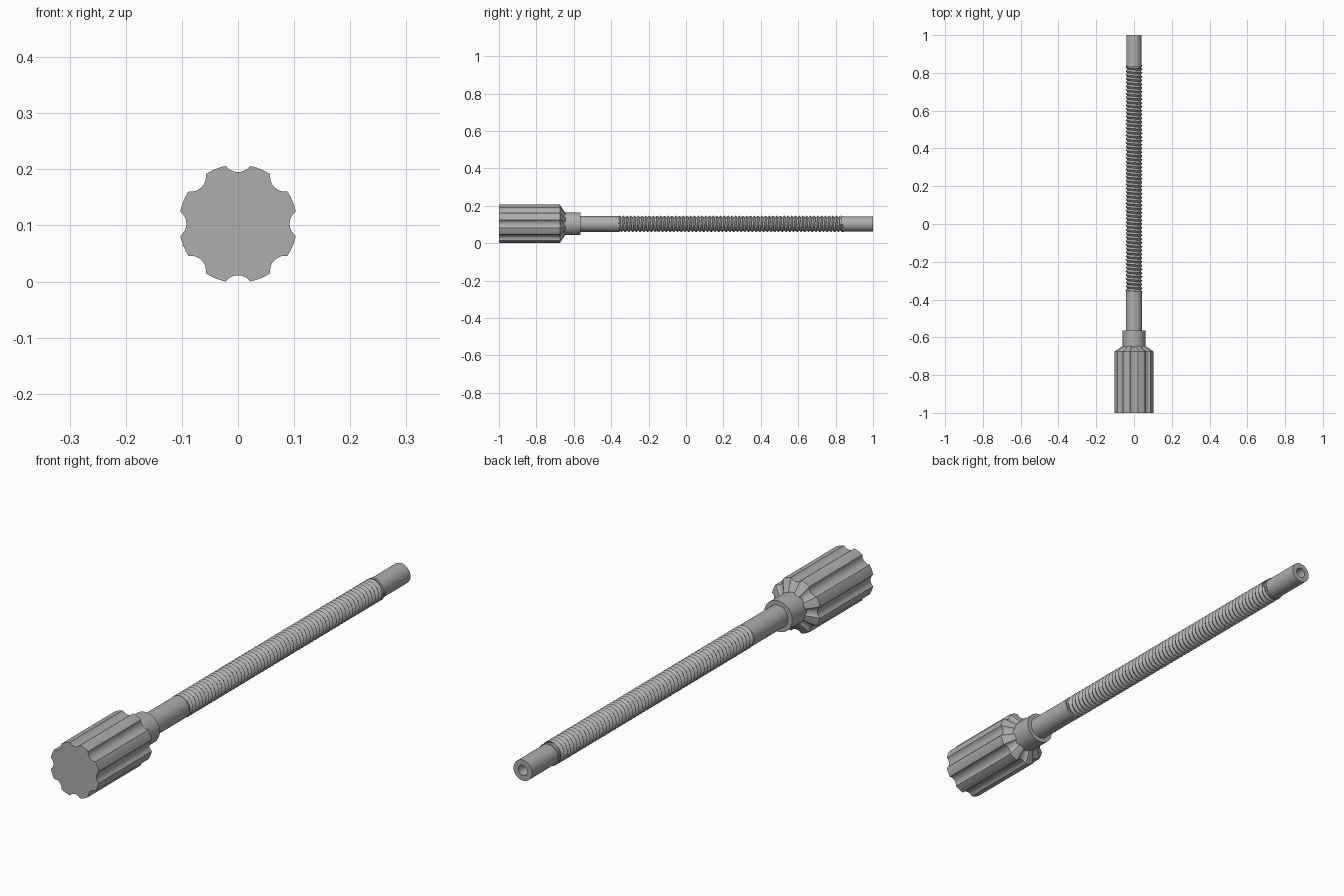
import bpy, bmesh, math

if "Cube" in bpy.data.objects:
    bpy.data.objects.remove(bpy.data.objects["Cube"])

CZ = 0.103          # height of the shared axis, which runs along y
TAU = 2 * math.pi

gray = bpy.data.materials.new("metal gray")
gray.diffuse_color = (0.42, 0.42, 0.42, 1)
gray.use_nodes = True
gray.node_tree.nodes["Principled BSDF"].inputs["Base Color"].default_value = gray.diffuse_color


def pt(r, a, y):
    return (r * math.cos(a), y, CZ + r * math.sin(a))


def finish(name, bm, angle=30):
    bmesh.ops.recalc_face_normals(bm, faces=bm.faces)
    me = bpy.data.meshes.new(name)
    bm.to_mesh(me)
    bm.free()
    me.materials.append(gray)
    ob = bpy.data.objects.new(name, me)
    bpy.context.collection.objects.link(ob)
    bpy.ops.object.select_all(action='DESELECT')
    ob.select_set(True)
    bpy.context.view_layer.objects.active = ob
    bpy.ops.object.shade_smooth_by_angle(angle=math.radians(angle))
    return ob


def skin(name, rings):
    """Closed skin through rings of points, capped at both ends."""
    bm = bmesh.new()
    vs = [[bm.verts.new(p) for p in ring] for ring in rings]
    n = len(vs[0])
    for a, b in zip(vs, vs[1:]):
        for i in range(n):
            j = (i + 1) % n
            bm.faces.new((a[i], a[j], b[j], b[i]))
    bm.faces.new(vs[0])
    bm.faces.new(vs[-1])
    return finish(name, bm)


def turned(name, profile, n=32):
    return skin(name, [[pt(r, TAU * i / n, y) for i in range(n)] for r, y in profile])


# Fluted outline: eight scallops separated by ridges, as (radius, angle)
R, NOTCH_R = 0.1053, 0.0275
NOTCH_D = 0.092 + NOTCH_R
half = math.atan2(0.022, 0.103)
sweep = math.asin(0.022 / NOTCH_R)
outline = []
for k in range(8):
    a0 = k * TAU / 8
    for i in range(9):
        t = -sweep + 2 * sweep * i / 8
        u, v = NOTCH_D - NOTCH_R * math.cos(t), NOTCH_R * math.sin(t)
        outline.append((math.hypot(u, v), a0 + math.atan2(v, u)))
    for i in range(1, 4):
        outline.append((R, a0 + half + (TAU / 8 - 2 * half) * i / 4))

# Knob with a tapered shoulder meeting the collar
skin("knob", [
    [pt(r, a, -1.0) for r, a in outline],
    [pt(r, a, -0.675) for r, a in outline],
    [pt(0.0595, a, -0.675 + (r - 0.06) * 0.67) for r, a in outline],
])
turned("collar", [(0.06, -0.70), (0.06, -0.565)], 48)

# Smooth shank, threaded core and hollow tip
turned("shank", [(0.043, -0.60), (0.043, -0.355)])
turned("thread_core", [(0.035, -0.40), (0.035, 0.85)])
turned("tip", [(0.04, 0.835), (0.04, 1.0), (0.02, 1.0), (0.02, 0.92)])

# Helical thread: crest and root strips wound along the rod
Y0, Y1, PITCH, SEG = -0.36, 0.842, 0.02, 28
bm = bmesh.new()
turns = round((Y1 - Y0) / PITCH)
crest, root = [], []
for k in range(turns * SEG + 1):
    a, y = TAU * k / SEG, Y0 + PITCH * (k / SEG - 0.5)
    clamp = lambda v: min(max(v, Y0), Y1)
    root.append(bm.verts.new(pt(0.036, a, clamp(y))))
    crest.append(bm.verts.new(pt(0.0445, a, clamp(y + PITCH / 2))))
for k in range(turns * SEG):
    bm.faces.new((root[k], root[k + 1], crest[k + 1], crest[k]))
    if k + 1 + SEG < len(root):
        bm.faces.new((crest[k], crest[k + 1], root[k + 1 + SEG], root[k + SEG]))
finish("thread", bm)

# End ring closing the last turn of the thread
turned("thread_end", [(0.043, 0.832), (0.043, 0.842)])
